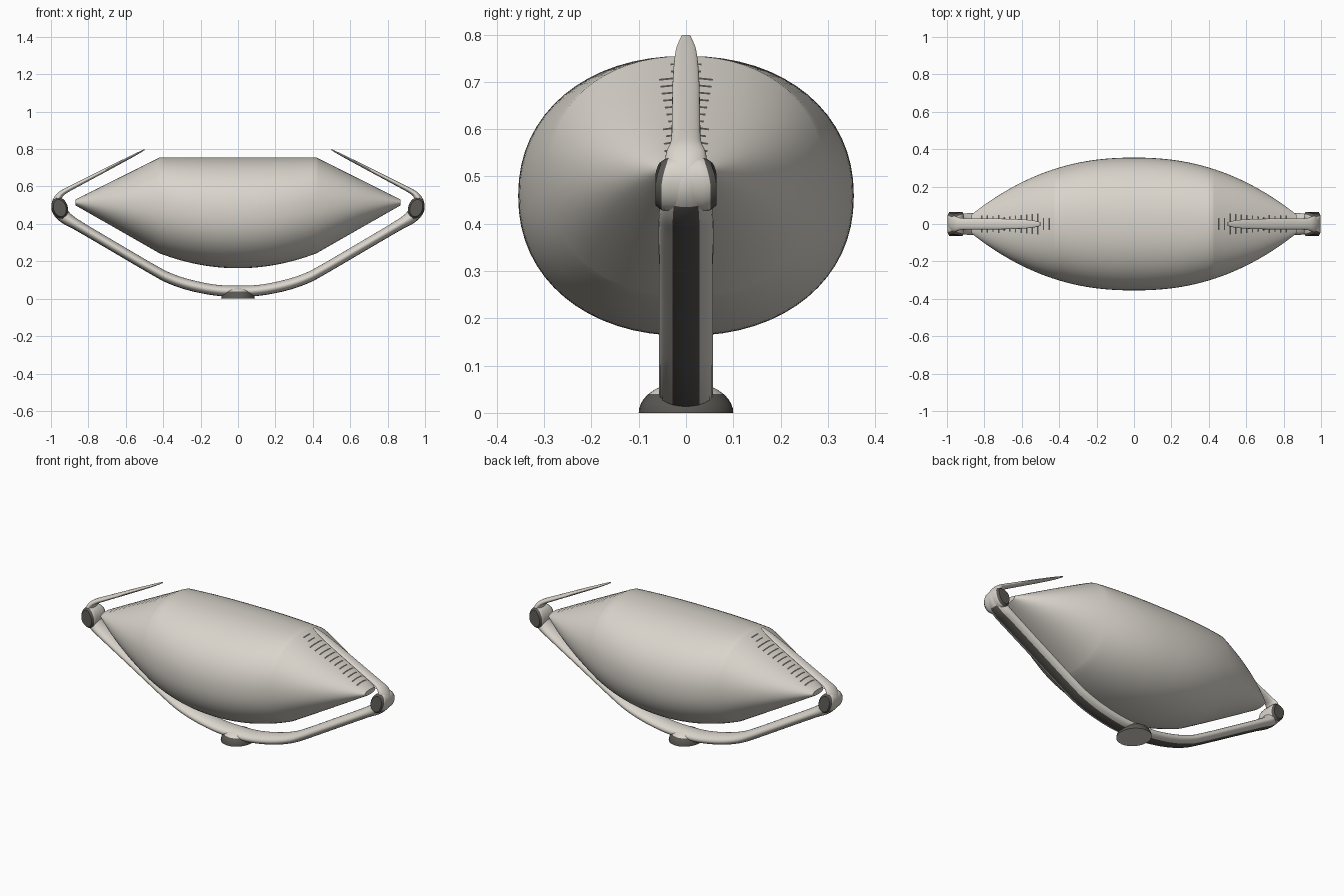
import bpy, bmesh, math
from mathutils import Vector

cube = bpy.data.objects.get("Cube")
if cube:
    bpy.data.objects.remove(cube, do_unlink=True)


def material(name, colour):
    m = bpy.data.materials.new(name)
    m.use_nodes = True
    m.diffuse_color = (*colour, 1)
    m.node_tree.nodes["Principled BSDF"].inputs["Base Color"].default_value = (*colour, 1)
    return m


STONE = material("warm grey", (0.70, 0.665, 0.605))
DARK = material("dark cut", (0.10, 0.095, 0.085))


def loft(rings, name, angle, is_dark):
    """Skin a row of equal rings, cap both ends and colour faces by a rule."""
    bm = bmesh.new()
    loops = [[bm.verts.new(p) for p in ring] for ring in rings]
    n = len(loops[0])
    for a, b in zip(loops, loops[1:]):
        for i in range(n):
            j = (i + 1) % n
            bm.faces.new((a[i], a[j], b[j], b[i]))
    bm.faces.new(loops[0])
    bm.faces.new(loops[-1])
    bmesh.ops.recalc_face_normals(bm, faces=bm.faces)
    for f in bm.faces:
        f.material_index = int(is_dark(f.calc_center_median(), f.normal))
    mesh = bpy.data.meshes.new(name)
    bm.to_mesh(mesh)
    bm.free()
    ob = bpy.data.objects.new(name, mesh)
    bpy.context.collection.objects.link(ob)
    mesh.materials.append(STONE)
    mesh.materials.append(DARK)
    bpy.ops.object.select_all(action="DESELECT")
    ob.select_set(True)
    bpy.context.view_layer.objects.active = ob
    bpy.ops.object.shade_smooth_by_angle(angle=math.radians(angle))


def circle(n):
    """Cosine and sine pairs around a unit circle."""
    return [(math.cos(math.tau * i / n), math.sin(math.tau * i / n)) for i in range(n)]


# Pointed hull: straight crown, sloping ends, bowed belly
def hull_ring(x):
    t = min(1, max(0, (abs(x) - 0.42) / 0.45))
    top = 0.755 - 0.225 * t
    low = 0.163 + 0.08 * min(1, abs(x) / 0.42) ** 2 + 0.257 * t
    half_y = 0.355 * (1 - (abs(x) / 0.93) ** 2.25)
    mid, half_z = (top + low) / 2, (top - low) / 2
    ring = []
    for c, s in circle(64):
        y = math.copysign(abs(c) ** 0.93, c) * half_y
        z = math.copysign(abs(s) ** 0.93, s) * half_z
        ring.append((x, y, mid + z))
    return ring


# Fine dark ribs cross the sloping ends below the arms
def hull_rib(p, normal):
    return (normal.z > 0.3 and abs(p.y) < 0.045 and 0.43 < abs(p.x) < 0.82
            and int((abs(p.x) - 0.42) / 0.0075) % 4 == 0)


middle = [0.42 * i / 14 for i in range(-14, 15)]
ends = [0.42 + 0.0075 * i for i in range(1, 61)]
loft([hull_ring(x) for x in [-e for e in reversed(ends)] + middle + ends], "hull", 40, hull_rib)


# Frame that wraps under the hull: x, z, half width, half thickness
HALF = [
    (0.0, 0.040, 0.057, 0.030), (0.12, 0.046, 0.057, 0.029),
    (0.25, 0.071, 0.057, 0.029), (0.36, 0.107, 0.057, 0.028),
    (0.45, 0.153, 0.057, 0.027), (0.65, 0.270, 0.057, 0.027),
    (0.85, 0.388, 0.058, 0.028), (0.92, 0.432, 0.056, 0.034),
    (0.957, 0.475, 0.050, 0.038), (0.965, 0.515, 0.046, 0.030),
    (0.955, 0.550, 0.042, 0.018), (0.925, 0.575, 0.032, 0.014),
    (0.85, 0.615, 0.030, 0.012), (0.68, 0.703, 0.028, 0.009),
    (0.56, 0.765, 0.022, 0.006), (0.50, 0.797, 0.010, 0.003),
]


def smooth_path(points, cuts=5):
    """Catmull-Rom interpolation of the control rows."""
    rows = [Vector(p) for p in points]
    out = []
    for k in range(len(rows) - 1):
        p1, p2 = rows[k], rows[k + 1]
        p0 = rows[k - 1] if k else p1 * 2 - p2
        p3 = rows[k + 2] if k + 2 < len(rows) else p2 * 2 - p1
        for c in range(cuts):
            t = c / cuts
            out.append(0.5 * (2 * p1 + (p2 - p0) * t + (2 * p0 - 5 * p1 + 4 * p2 - p3) * t ** 2
                              + (3 * p1 - p0 - 3 * p2 + p3) * t ** 3))
    return out + [rows[-1]]


# A dark seam runs along the underside of the lower frame
def frame_seam(p, normal):
    return normal.z < -0.3 and abs(p.y) < 0.025 and p.z < 0.44


mirrored = [(-x, z, w, h) for x, z, w, h in reversed(HALF[1:])]
path = smooth_path(mirrored + HALF)
rings = []
for k, (x, z, w, h) in enumerate(path):
    a, b = path[max(k - 1, 0)], path[min(k + 1, len(path) - 1)]
    d = Vector((b[0] - a[0], b[1] - a[1])).normalized()
    rings.append([(x - d.y * s * h, c * w, z + d.x * s * h) for c, s in circle(24)])
loft(rings, "frame", 50, frame_seam)

# Rounded knuckles at the two bends, narrowing upwards, with dark cut sides
for side, name in ((1, "left_knuckle"), (-1, "right_knuckle")):
    rings = []
    for y, r in ((-0.065, 0.78), (-0.052, 0.96), (-0.035, 1), (0.035, 1), (0.052, 0.96), (0.065, 0.78)):
        ring = []
        for c, s in circle(28):
            u, v = 0.043 * r * c, 0.060 * r * s
            taper = 1 - 0.3 * max(0, s * r) ** 2
            ring.append((side * (0.953 + 0.95 * u + 0.3 * v), y * taper, 0.485 + 0.95 * v - 0.3 * u))
        rings.append(ring)
    loft(rings, name, 30, lambda p, normal: abs(normal.y) > 0.5)

# Domed foot under the middle with a dark lower rim
rings = []
for t in (0, 0.15, 0.3, 0.45, 0.6, 0.75, 0.9, 0.98):
    r = math.sqrt(1 - t * t)
    rings.append([(0.09 * r * c, 0.1 * r * s, 0.066 * t) for c, s in circle(32)])
loft(rings, "foot", 50, lambda p, normal: 0.001 < p.z < 0.038)
